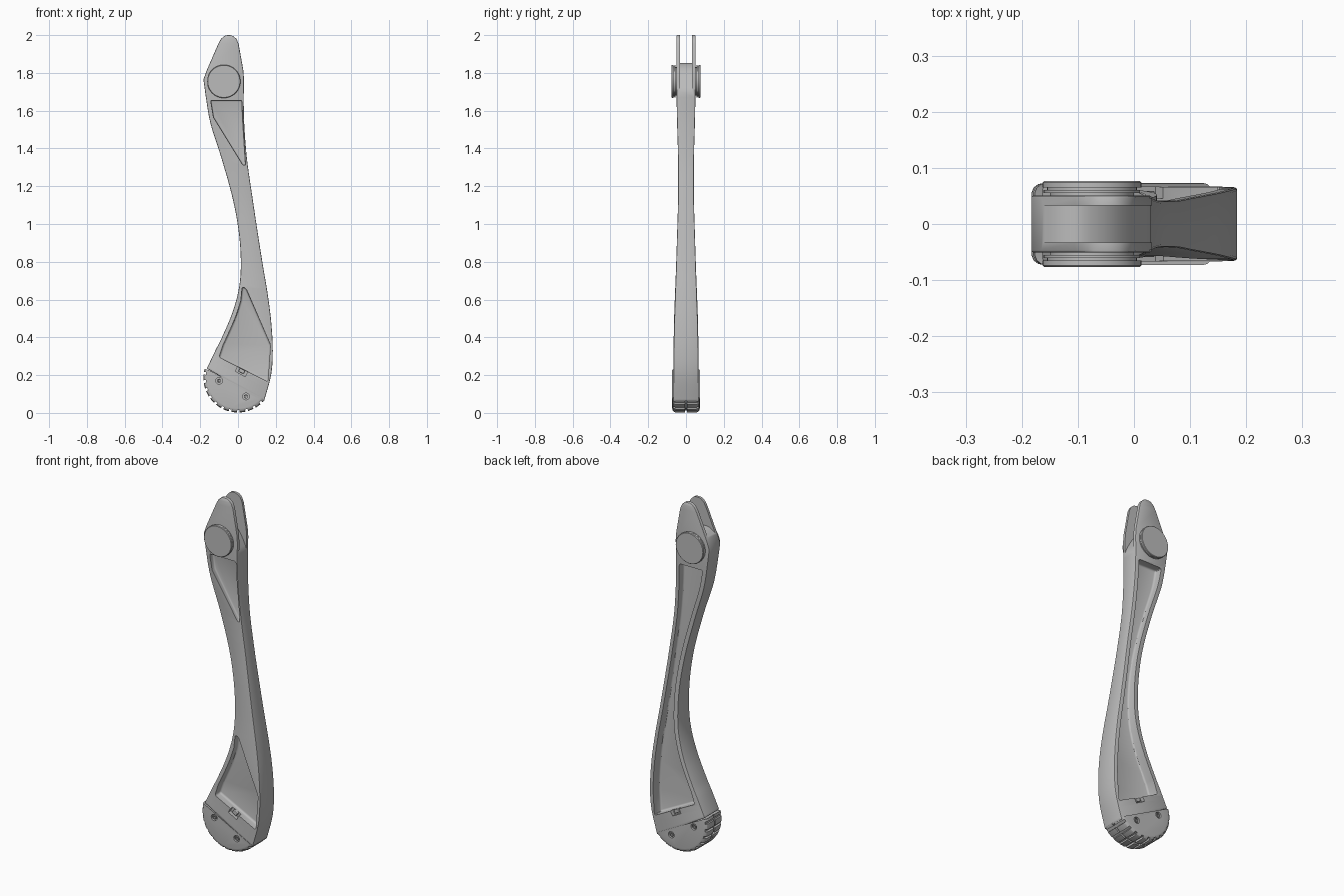
import bpy, bmesh, math
from mathutils import Matrix, Vector

if "Cube" in bpy.data.objects:
    bpy.data.objects.remove(bpy.data.objects["Cube"])

grey = bpy.data.materials.new("plain grey")
grey.use_nodes = True
grey.diffuse_color = (0.5, 0.5, 0.5, 1)
grey.node_tree.nodes["Principled BSDF"].inputs["Base Color"].default_value = (0.5, 0.5, 0.5, 1)


def make(name, bm):
    bmesh.ops.recalc_face_normals(bm, faces=bm.faces)
    mesh = bpy.data.meshes.new(name)
    bm.to_mesh(mesh)
    bm.free()
    mesh.materials.append(grey)
    obj = bpy.data.objects.new(name, mesh)
    bpy.context.collection.objects.link(obj)
    return obj


def activate(obj):
    bpy.ops.object.select_all(action='DESELECT')
    obj.select_set(True)
    bpy.context.view_layer.objects.active = obj


def bevel(obj, width, segments=2, angle=35):
    mod = obj.modifiers.new("bevel", 'BEVEL')
    mod.width, mod.segments = width, segments
    mod.limit_method, mod.angle_limit = 'ANGLE', math.radians(angle)
    activate(obj)
    bpy.ops.object.modifier_apply(modifier=mod.name)


def cut(obj, cutter):
    mod = obj.modifiers.new("cut", 'BOOLEAN')
    mod.operation, mod.solver, mod.object = 'DIFFERENCE', 'EXACT', cutter
    activate(obj)
    bpy.ops.object.modifier_apply(modifier=mod.name)
    bpy.data.objects.remove(cutter)


def smooth(obj):
    activate(obj)
    bpy.ops.object.shade_smooth_by_angle(angle=math.radians(30))


def loft(name, rings):
    """Skin closed rings of points and cap both ends."""
    bm = bmesh.new()
    rings = [[bm.verts.new(p) for p in ring] for ring in rings]
    bm.faces.new(rings[0])
    bm.faces.new(rings[-1])
    for a, b in zip(rings, rings[1:]):
        for i in range(len(a)):
            j = (i + 1) % len(a)
            bm.faces.new((a[i], a[j], b[j], b[i]))
    return make(name, bm)


def prism(name, outline, y0, y1):
    """Extrude an x,z outline from y0 to y1."""
    return loft(name, [[(x, y, z) for x, z in outline] for y in (y0, y1)])


def arc(x, z, r, a, b, n=40):
    return [(x + r * math.cos(a + (b - a) * i / n), z + r * math.sin(a + (b - a) * i / n))
            for i in range(n + 1)]


def lathe(name, x, z, profile, sides=48):
    """Round part about a y axis, from (radius, y) steps."""
    return loft(name, [[(px, y, pz) for px, pz in arc(x, z, r, 0, math.tau, sides)[:-1]]
                       for r, y in profile])


def box(name, centre, size, turn):
    bm = bmesh.new()
    bmesh.ops.create_cube(bm, size=1, matrix=Matrix.Translation(centre)
                          @ Matrix.Rotation(turn, 4, 'Y') @ Matrix.Diagonal((*size, 1)))
    return make(name, bm)


def spline(points, steps=6):
    """Smooth curve through points of any dimension."""
    pts = [Vector(p) for p in points]
    pts = [pts[0]] + pts + [pts[-1]]
    out = []
    for a, b, c, d in zip(pts, pts[1:], pts[2:], pts[3:]):
        for k in range(steps):
            t = k / steps
            out.append(b + (c - a) * (t / 2) + (2 * a - 5 * b + 4 * c - d) * (t * t / 2)
                       + (3 * b - a - 3 * c + d) * (t ** 3 / 2))
    return out + [pts[-1]]


# Arm edges and half thickness, from the foot up
left = [(-.165, .235), (-.12, .33), (-.085, .40), (-.03, .53), (.005, .66), (.015, .79),
        (.005, .95), (-.027, 1.13), (-.085, 1.34), (-.145, 1.53), (-.17, 1.67)]
right = [(.137, .06), (.175, .2), (.184, .33), (.176, .48), (.157, .63), (.132, .78),
         (.105, .95), (.078, 1.13), (.048, 1.34), (.033, 1.53), (.03, 1.67)]
half = [.067, .066, .065, .062, .057, .052, .047, .042, .042, .047, .05]
left, right = spline(left), spline(right)
half = [v.x for v in spline([(h, 0) for h in half])]
head = [(-.183, .032, 1.765), (-.165, .028, 1.815), (-.104, .003, 1.955),
        (-.09, -.008, 1.98), (-.073, -.025, 1.995), (-.057, -.042, 2.0)]
arm_left = left + [Vector((a, z)) for a, b, z in head]
arm_right = right + [Vector((b, z)) for a, b, z in head]
thick = half + [.051] * len(head)

# Arm body
arm = loft("arm", [[(p.x, s * w, p.y) for p, s in ((l, -1), (r, -1), (r, 1), (l, 1))]
                   for l, r, w in zip(arm_left, arm_right, thick)])
bevel(arm, .005, 2, 50)

# Fork slot with a rounded floor
floor = spline([(-.165, 1.82), (-.13, 1.845), (-.09, 1.85), (-.04, 1.82), (0, 1.765), (.04, 1.68)], 4)
cut(arm, prism("slot_cutter", [(-.25, 1.80)] + [tuple(p) for p in floor]
               + [(.1, 1.6), (.1, 2.1), (-.25, 2.1)], -.033, .033))

# Front pockets
upper = [(-.145, 1.655), (.02, 1.655), (.026, 1.53), (.04, 1.31), (.025, 1.313), (-.13, 1.565)]
lower = [(.022, .668), (.042, .66), (.172, .36), (.158, .165), (-.1, .295)]
lower += [(l.x + .025, l.y) for l in left if .36 < l.y < .6]
for name, outline in (("upper_cutter", upper), ("lower_cutter", lower)):
    pocket = prism(name, outline, -.12, -.022)
    bevel(pocket, .012, 3, 25)
    cut(arm, pocket)

# Long back pocket that follows the arm's edges
outline = [(-.1, .295)] + [(l.x + .026, l.y) for l in left if .36 < l.y < 1.65]
outline += [(r.x - .022, r.y) for r in reversed(right) if .28 < r.y < 1.65] + [(.153, .165)]
pocket = prism("back_cutter", outline, .005, .12)
bevel(pocket, .01, 3, 40)
cut(arm, pocket)

# Latch notches below the pockets
slope = math.atan2(.165, .305)
for side in (-1, 1):
    cut(arm, box("notch_cutter", (.02, side * .06, .222), (.06, .03, .035), slope))
    latch = box("latch", (.02, side * .044, .222), (.03, .03, .02), slope)
    bevel(latch, .003)
smooth(arm)

# Rounded foot, with domed edges
cz, radius = .185, .183
start, end = math.radians(165), math.radians(320)
dome = [(.022, .073), (.012, .071), (.004, .065), (0, .055)]
dome = [(inset, -y) for inset, y in dome] + dome[::-1]
foot = loft("foot", [[(x, y, z) for x, z in arc(0, cz, radius - inset, start, end)]
                     for inset, y in dome])

# Tread grooves across the foot and one along its middle
count = 11
for i in range(count):
    a = start + (end - start) * (i + .5) / count
    spot = (radius * math.cos(a), 0, cz + radius * math.sin(a))
    cut(foot, box("tread_cutter", spot, (.024, .2, .014), -a))
cut(foot, prism("middle_cutter", arc(0, cz, .173, start - .1, end + .1)
                + arc(0, cz, .21, end + .1, start - .1), -.005, .005))

# Screws on both sides of the foot
for x, z in ((-.1, .17), (.042, .087)):
    for side in (-1, 1):
        cut(foot, lathe("screw_cutter", x, z, [(.018, side * .06), (.018, side * .1)], 20))
        smooth(lathe("screw", x, z, [(.011, side * .05), (.011, side * .07), (.006, side * .07),
                                     (.005, side * .064)], 20))
smooth(foot)

# Pivot discs with a grooved rim
for side in (-1, 1):
    steps = [(.075, .04), (.075, .055), (.086, .055), (.086, .061), (.08, .061),
             (.08, .065), (.088, .065), (.088, .074), (.085, .077)]
    smooth(lathe("pivot_disc", -.075, 1.755, [(r, side * y) for r, y in steps]))
